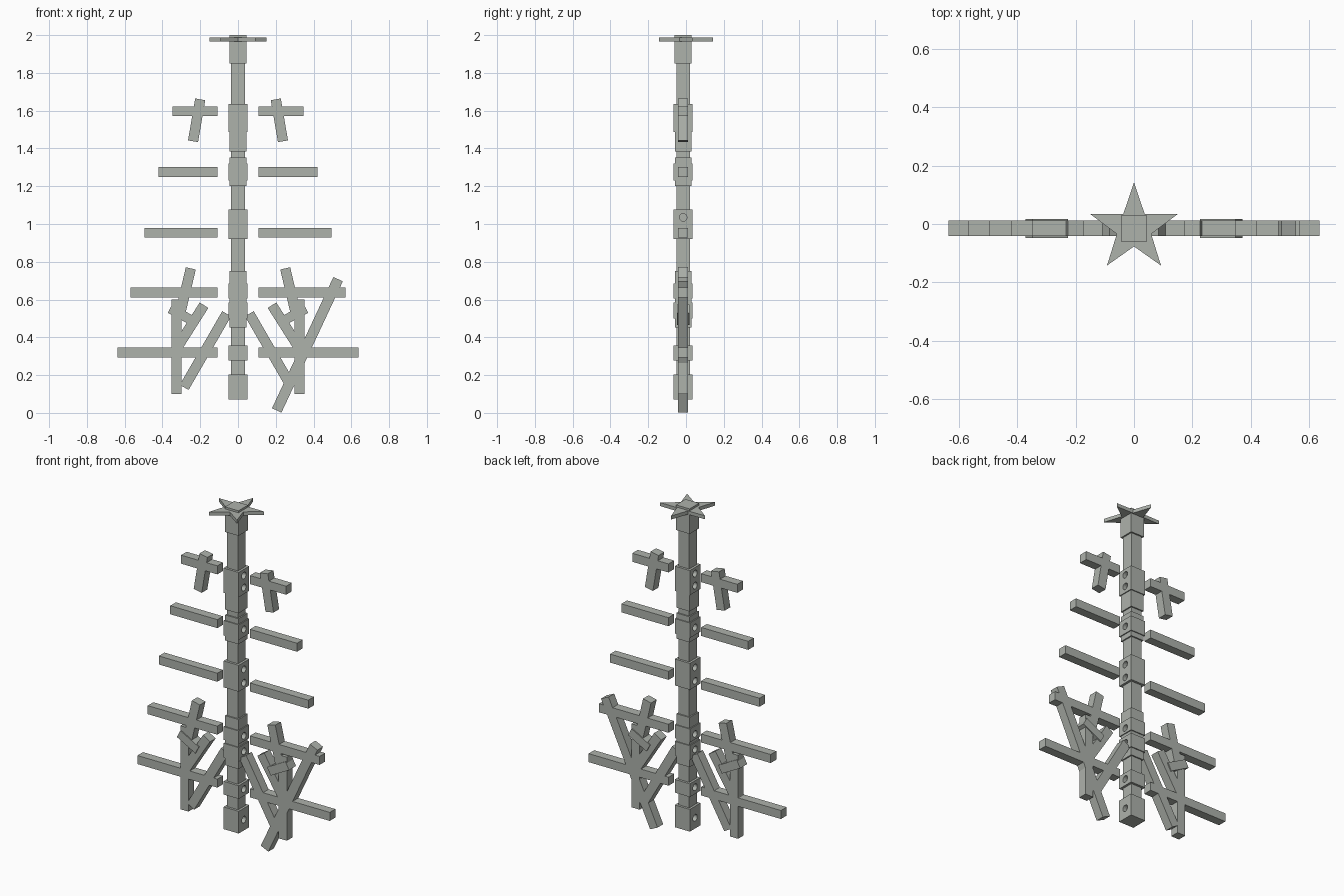
import bpy, bmesh, math
from mathutils import Vector, Matrix

if "Cube" in bpy.data.objects:
    bpy.data.objects.remove(bpy.data.objects["Cube"])

YC = -0.015  # depth of the trunk axis

wood = bpy.data.materials.new("pale_grey_green")
wood.diffuse_color = (0.42, 0.445, 0.41, 1)
wood.use_nodes = True
wood.node_tree.nodes["Principled BSDF"].inputs["Base Color"].default_value = wood.diffuse_color


def finish(name, bm):
    bmesh.ops.recalc_face_normals(bm, faces=bm.faces)
    me = bpy.data.meshes.new(name)
    bm.to_mesh(me)
    bm.free()
    ob = bpy.data.objects.new(name, me)
    bpy.context.collection.objects.link(ob)
    me.materials.append(wood)
    return ob


def box(name, centre, size, angle=0.0):
    """Box turned about the y axis."""
    bm = bmesh.new()
    mat = (Matrix.Translation(centre) @ Matrix.Rotation(angle, 4, 'Y')
           @ Matrix.Diagonal((*size, 1)))
    bmesh.ops.create_cube(bm, size=1, matrix=mat)
    return finish(name, bm)


def collar(name, z0, z1, half, holes=()):
    """Square trunk section with round sockets on both sides."""
    ob = box(name, (0, YC, (z0 + z1) / 2), (2 * half, 2 * half, z1 - z0))
    for z in holes:
        for side in (-1, 1):
            bm = bmesh.new()
            mat = (Matrix.Translation((side * half, YC, z))
                   @ Matrix.Rotation(math.pi / 2, 4, 'Y'))
            bmesh.ops.create_cone(bm, cap_ends=True, segments=16, radius1=0.02,
                                  radius2=0.02, depth=0.05, matrix=mat)
            cutter = finish("socket_cutter", bm)
            cutter.hide_render = True
            cutter.hide_set(True)
            mod = ob.modifiers.new("socket", 'BOOLEAN')
            mod.operation = 'DIFFERENCE'
            mod.solver = 'EXACT'
            mod.object = cutter
    return ob


def bar(name, a, b, width=0.055, depth=0.053):
    """Square stick between two (x, z) points."""
    a, b = Vector((a[0], YC, a[1])), Vector((b[0], YC, b[1]))
    d = b - a
    return box(name, (a + b) / 2, (d.length, depth, width), math.atan2(-d.z, d.x))


# Trunk: thin pole segments between the collars
for z0, z1 in ((0.204, 0.278), (0.357, 0.453), (0.75, 0.92),
               (1.078, 1.2), (1.353, 1.385), (1.634, 1.85)):
    box("trunk_pole", (0, YC, (z0 + z1) / 2), (0.072, 0.072, z1 - z0))

# Collars: bottom, height, half width, socket heights
for z0, z1, half, holes in (
        (0.071, 0.204, 0.05, (0.135,)),
        (0.278, 0.357, 0.05, (0.318,)),
        (0.453, 0.50, 0.044, ()),
        (0.50, 0.585, 0.05, (0.545,)),
        (0.585, 0.605, 0.044, ()),
        (0.605, 0.685, 0.05, (0.637,)),
        (0.685, 0.75, 0.044, ()),
        (0.92, 1.078, 0.05, (0.955, 1.035)),
        (1.2, 1.23, 0.044, ()),
        (1.23, 1.32, 0.05, (1.275,)),
        (1.32, 1.353, 0.044, ()),
        (1.385, 1.486, 0.044, ()),
        (1.486, 1.634, 0.05, (1.525, 1.597)),
        (1.85, 2.0, 0.045, ())):
    collar("trunk_collar", z0, z1, half, holes)

# Star lying flat around the top cap
bm = bmesh.new()
ring = []
for i in range(10):
    r = 0.1575 if i % 2 == 0 else 0.062
    a = math.pi / 2 + i * math.pi / 5
    ring.append(bm.verts.new((r * math.cos(a), YC + r * math.sin(a), 1.967)))
face = bm.faces.new(ring)
ext = bmesh.ops.extrude_face_region(bm, geom=[face])
bmesh.ops.translate(bm, vec=(0, 0, 0.021),
                    verts=[v for v in ext["geom"] if isinstance(v, bmesh.types.BMVert)])
finish("top_star", bm)

# Branches and twigs on both sides
for s in (-1, 1):
    for z, tip in ((1.597, 0.348), (1.275, 0.42), (0.954, 0.495),
                   (0.637, 0.569), (0.32, 0.637)):
        bar("branch", (s * 0.108, z), (s * tip, z), 0.051)
    for a, b in (((0.2, 1.66), (0.238, 1.438)),
                 ((0.25, 0.765), (0.305, 0.53)),
                 ((0.326, 0.10), (0.326, 0.60)),
                 ((0.06, 0.525), (0.285, 0.135)),
                 ((0.18, 0.57), (0.345, 0.31))):
        bar("twig", (s * a[0], a[1]), (s * b[0], b[1]), 0.054)
    bar("short_cross_twig", (s * 0.36, 0.552), (s * 0.238, 0.487), 0.05, 0.066)

# Long slanted stick on one side only
bar("long_slanted_stick", (0.53, 0.708), (0.205, 0.013))
